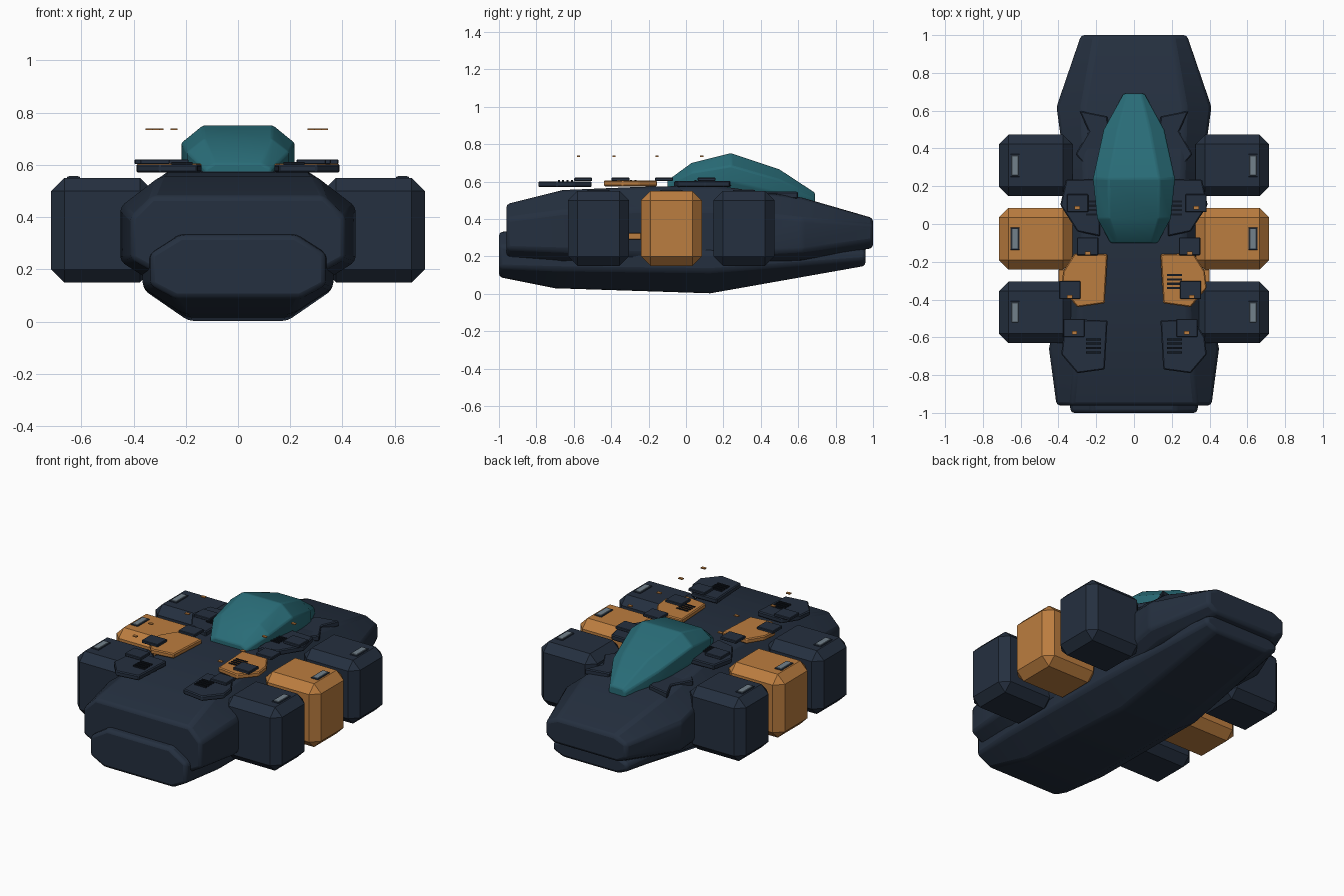
import bpy
import bmesh

if "Cube" in bpy.data.objects:
    bpy.data.objects.remove(bpy.data.objects["Cube"], do_unlink=True)


def material(name, rgb):
    m = bpy.data.materials.new(name)
    m.use_nodes = True
    m.diffuse_color = (*rgb, 1)
    bsdf = next(n for n in m.node_tree.nodes if n.type == 'BSDF_PRINCIPLED')
    bsdf.inputs["Base Color"].default_value = (*rgb, 1)
    return m


NAVY = material("navy hull", (0.018, 0.029, 0.05))
TEAL = material("teal canopy", (0.022, 0.15, 0.185))
ORANGE = material("orange panel", (0.5, 0.205, 0.05))
GREY = material("grey light", (0.17, 0.22, 0.26))
BLACK = material("dark vent", (0.006, 0.009, 0.015))


def finish(name, bm, mat, bevel=0, segments=1, smooth=False):
    bmesh.ops.recalc_face_normals(bm, faces=bm.faces)
    mesh = bpy.data.meshes.new(name)
    bm.to_mesh(mesh)
    bm.free()
    mesh.materials.append(mat)
    ob = bpy.data.objects.new(name, mesh)
    bpy.context.collection.objects.link(ob)
    if bevel:
        mod = ob.modifiers.new("bevel", 'BEVEL')
        mod.width = bevel
        mod.segments = segments
        mod.limit_method = 'ANGLE'
        mod.angle_limit = 0.4
    if smooth:
        bpy.ops.object.select_all(action='DESELECT')
        ob.select_set(True)
        bpy.context.view_layer.objects.active = ob
        bpy.ops.object.shade_smooth_by_angle(angle=0.5)
    return ob


def loft(name, stations, mat, bevel):
    """Join octagons: y, half width, bottom, top, half widths of bottom and top, side heights."""
    bm = bmesh.new()
    rings = []
    for y, w, z0, z1, b, t, lo, hi in stations:
        half = [(b, z0), (w, lo), (w, hi), (t, z1)]
        pts = half + [(-x, z) for x, z in reversed(half)]
        rings.append([bm.verts.new((x, y, z)) for x, z in pts])
    for r, s in zip(rings, rings[1:]):
        for i in range(8):
            j = (i + 1) % 8
            bm.faces.new((r[i], r[j], s[j], s[i]))
    bm.faces.new(rings[0])
    bm.faces.new(rings[-1])
    return finish(name, bm, mat, bevel, 2, True)


def box(name, centre, size, mat, bevel=0):
    bm = bmesh.new()
    bmesh.ops.create_cube(bm, size=1)
    for v in bm.verts:
        v.co = [c + p * s for c, p, s in zip(centre, v.co, size)]
    return finish(name, bm, mat, bevel)


def plate(name, outline, z0, z1, mat, bevel=0.006):
    bm = bmesh.new()
    face = bm.faces.new([bm.verts.new((x, y, z0)) for x, y in outline])
    up = bmesh.ops.extrude_face_region(bm, geom=[face])
    for v in up["geom"]:
        if isinstance(v, bmesh.types.BMVert):
            v.co.z = z1
    return finish(name, bm, mat, bevel)


# Hulls and canopy
loft("upper_hull", [
    (-0.96, 0.41, 0.19, 0.48, 0.32, 0.33, 0.24, 0.40),
    (-0.66, 0.45, 0.16, 0.555, 0.34, 0.30, 0.23, 0.44),
    (-0.25, 0.37, 0.14, 0.572, 0.30, 0.28, 0.21, 0.45),
    (0.15, 0.345, 0.14, 0.58, 0.28, 0.26, 0.21, 0.45),
    (0.62, 0.41, 0.18, 0.515, 0.32, 0.27, 0.23, 0.40),
    (1.0, 0.28, 0.245, 0.405, 0.22, 0.20, 0.28, 0.37)], NAVY, 0.018)
loft("lower_hull", [
    (-1.0, 0.335, 0.09, 0.33, 0.24, 0.22, 0.14, 0.26),
    (-0.70, 0.365, 0.03, 0.36, 0.21, 0.25, 0.13, 0.25),
    (0.13, 0.36, 0.003, 0.33, 0.19, 0.25, 0.12, 0.22),
    (0.96, 0.26, 0.15, 0.25, 0.19, 0.20, 0.18, 0.225)], NAVY, 0.018)
loft("canopy", [
    (-0.10, 0.125, 0.54, 0.605, 0.11, 0.09, 0.56, 0.585),
    (0.03, 0.195, 0.54, 0.70, 0.17, 0.13, 0.59, 0.65),
    (0.24, 0.217, 0.53, 0.752, 0.18, 0.135, 0.60, 0.685),
    (0.50, 0.16, 0.50, 0.665, 0.14, 0.085, 0.54, 0.61),
    (0.69, 0.055, 0.47, 0.54, 0.045, 0.04, 0.49, 0.52)], TEAL, 0.008)

# Armour plate outlines for the left side
front_outline = [(0.14, 0.14), (0.315, 0.145), (0.375, 0.05),
                 (0.385, -0.04), (0.30, -0.14), (0.155, -0.12)]
rear_outline = [(0.18, 0.15), (0.36, 0.145), (0.39, 0.01), (0.30, -0.13), (0.18, -0.155)]
tail_outline = [(0.14, 0.12), (0.29, 0.15), (0.24, 0.04), (0.31, -0.08), (0.25, -0.15), (0.12, -0.15)]
plates = [("front_plate", front_outline, -0.65, 0.57, 0.602, NAVY),
          ("middle_plate", front_outline, -0.30, 0.575, 0.606, ORANGE),
          ("rear_plate", rear_outline, 0.09, 0.57, 0.604, NAVY),
          ("tail_plate", tail_outline, 0.45, 0.51, 0.546, NAVY)]
# Hatch y, then hatch x on each side, then marker y and x on each side
hatches = [(-0.55, 0.28, -0.318, -0.575, 0.28, -0.315),
           (-0.35, 0.30, -0.34, -0.385, 0.305, -0.34),
           (-0.118, 0.295, -0.245, -0.155, 0.295, -0.245),
           (0.11, 0.328, -0.298, 0.085, 0.33, -0.30)]

for side, s in (("left", 1), ("right", -1)):
    # Side pods with top lights
    for place, y, mat in (("front", -0.468, NAVY), ("middle", -0.078, ORANGE), ("rear", 0.31, NAVY)):
        box(f"{side}_{place}_pod", (s * 0.52, y, 0.35), (0.39, 0.325, 0.40), mat, 0.05)
        box(f"{side}_{place}_light_frame", (s * 0.63, y, 0.551), (0.05, 0.12, 0.008), NAVY, 0.002)
        box(f"{side}_{place}_light", (s * 0.63, y, 0.553), (0.036, 0.105, 0.009), GREY, 0.002)
    box(f"{side}_pod_strut", (s * 0.375, -0.28, 0.308), (0.05, 0.08, 0.035), ORANGE, 0.004)

    # Armour plates
    for name, outline, y, z0, z1, mat in plates:
        plate(f"{side}_{name}", [(s * x, y + py) for x, py in outline], z0, z1, mat)

    # Vent slats
    for place, y in (("front", -0.645), ("middle", -0.305), ("rear", 0.085)):
        if place == "middle" and s < 0:
            continue
        for i in range(4):
            box(f"{side}_{place}_vent_{i + 1}", (s * 0.215, y + (i - 1.5) * 0.023, 0.606),
                (0.08, 0.011, 0.008), BLACK)

    # Hatches and floating markers
    for i, (hy, hl, hr, my, ml, mr) in enumerate(hatches):
        box(f"{side}_hatch_{i + 1}", (hl if s > 0 else hr, hy, 0.612), (0.112, 0.095, 0.018), NAVY, 0.003)
        box(f"{side}_marker_{i + 1}", (ml if s > 0 else mr, my, 0.736), (0.028, 0.018, 0.006), ORANGE)
